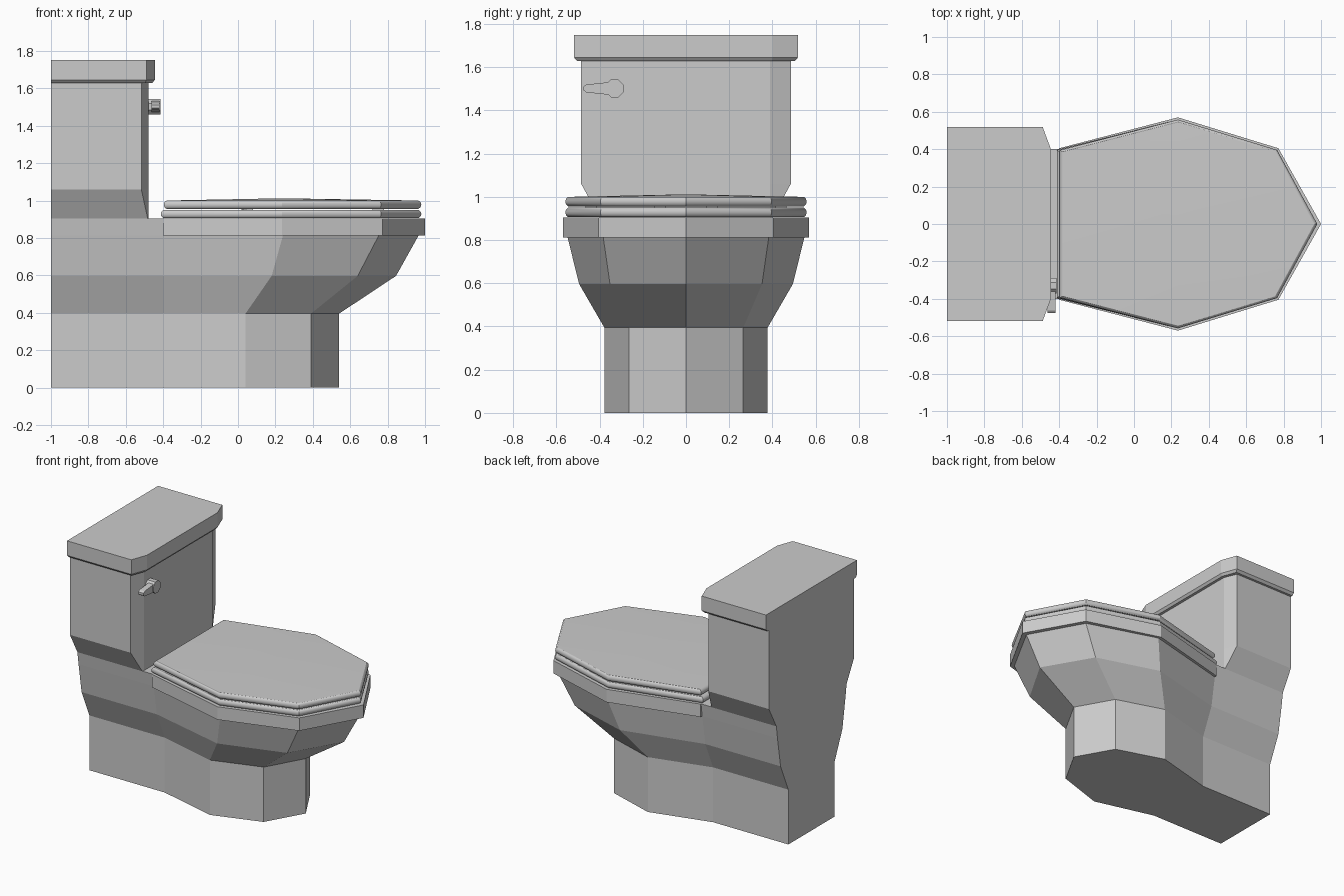
import bpy, bmesh, math

if "Cube" in bpy.data.objects:
    bpy.data.objects.remove(bpy.data.objects["Cube"])


def loft(name, rings, peak=None, smooth=None):
    """Skin a stack of mirrored outlines; each ring is (z, half outline with y >= 0)."""
    bm = bmesh.new()
    loops = []
    for z, half in rings:
        pts = list(half) + [(x, -y) for x, y in reversed(half) if y > 1e-6]
        loops.append([bm.verts.new((x, y, z)) for x, y in pts])
    n = len(loops[0])
    for a, b in zip(loops, loops[1:]):
        for i in range(n):
            j = (i + 1) % n
            bm.faces.new((a[i], a[j], b[j], b[i]))
    bm.faces.new(loops[0][::-1])
    if peak:
        c = bm.verts.new(peak)
        for i in range(n):
            bm.faces.new((loops[-1][i], loops[-1][(i + 1) % n], c))
    else:
        bm.faces.new(loops[-1])
    return finish(name, bm, smooth)


def finish(name, bm, smooth=None):
    bmesh.ops.recalc_face_normals(bm, faces=bm.faces)
    me = bpy.data.meshes.new(name)
    bm.to_mesh(me)
    bm.free()
    ob = bpy.data.objects.new(name, me)
    bpy.context.collection.objects.link(ob)
    if smooth:
        bpy.ops.object.select_all(action='DESELECT')
        ob.select_set(True)
        bpy.context.view_layer.objects.active = ob
        bpy.ops.object.shade_smooth_by_angle(angle=math.radians(smooth))
    return ob


def prism_x(name, pts, x0, x1):
    """Extrude a (y, z) profile along x."""
    bm = bmesh.new()
    f = bm.faces.new([bm.verts.new((x0, y, z)) for y, z in pts])
    r = bmesh.ops.extrude_face_region(bm, geom=[f])
    for v in r['geom']:
        if isinstance(v, bmesh.types.BMVert):
            v.co.x = x1
    return finish(name, bm)


# Pedestal and bowl
foot = [(-1, .263), (-.4, .263), (.04, .378), (.39, .265), (.54, 0)]
loft("pedestal_bowl", [
    (0, foot),
    (.395, foot),
    (.597, [(-1, .352), (-.4, .352), (.18, .495), (.64, .352), (.845, 0)]),
    (.812, [(-1, .387), (-.4, .387), (.24, .548), (.752, .383), (.965, 0)]),
])

# Deck under the tank
loft("deck", [(.812, [(-1, .387), (-.395, .387)]),
              (.905, [(-1, .4), (-.395, .4)])])

# Bowl rim
rim = [(-.4, .405), (.235, .57), (.772, .405), (1, 0)]
loft("bowl_rim", [(.812, rim), (.905, rim)])


# Seat and lid with rounded edges
def cushion(name, back, z0, z1, peak=None):
    outline = [(back, .395), (.235, .558), (.765, .396), (.98, 0)]
    rings, cx = [], .28
    for k in range(9):
        a = math.radians(-70 + 17.5 * k)
        s = 1 - .035 * (1 - math.cos(a))
        z = (z0 + z1) / 2 + (z1 - z0) / 2 * math.sin(a) / math.sin(math.radians(70))
        rings.append((z, [(cx + (x - cx) * s, y * s) for x, y in outline]))
    return loft(name, rings, peak, 25)


cushion("seat", -.413, .906, .95)
cushion("seat_lid", -.397, .956, 1.0, (.235, 0, 1.012))

# Bumpers between seat and lid
for i, (x, y) in enumerate([(.05, .44), (.05, -.44), (.75, .12), (.75, -.12)]):
    bpy.ops.mesh.primitive_cube_add(size=1, location=(x, y, .953))
    bpy.context.object.scale = (.06, .05, .012)
    bpy.context.object.name = f"bumper_{i + 1}"

# Tank
tank = [(-1, .485), (-.517, .485), (-.478, .39)]
loft("tank", [(.9, [(-1, .398), (-.482, .398), (-.478, .39)]),
              (1.06, tank), (1.635, tank)])

# Tank lid
cap = [(-1, .518), (-.488, .518), (-.445, .402)]
under = [(-1, .502), (-.498, .502), (-.458, .398)]
loft("tank_lid", [(1.628, under), (1.645, cap), (1.75, cap)])

# Flush handle: octagonal knob and tapered arm
knob = [(-.33 + .045 * math.cos(math.radians(22.5 + 45 * k)),
         1.502 + .045 * math.sin(math.radians(22.5 + 45 * k))) for k in range(8)]
prism_x("handle_knob", knob, -.485, -.415)
arm = [(-.33, 1.534), (-.462, 1.52), (-.475, 1.51), (-.475, 1.494),
       (-.462, 1.484), (-.33, 1.47)]
prism_x("handle_arm", arm, -.462, -.42)
